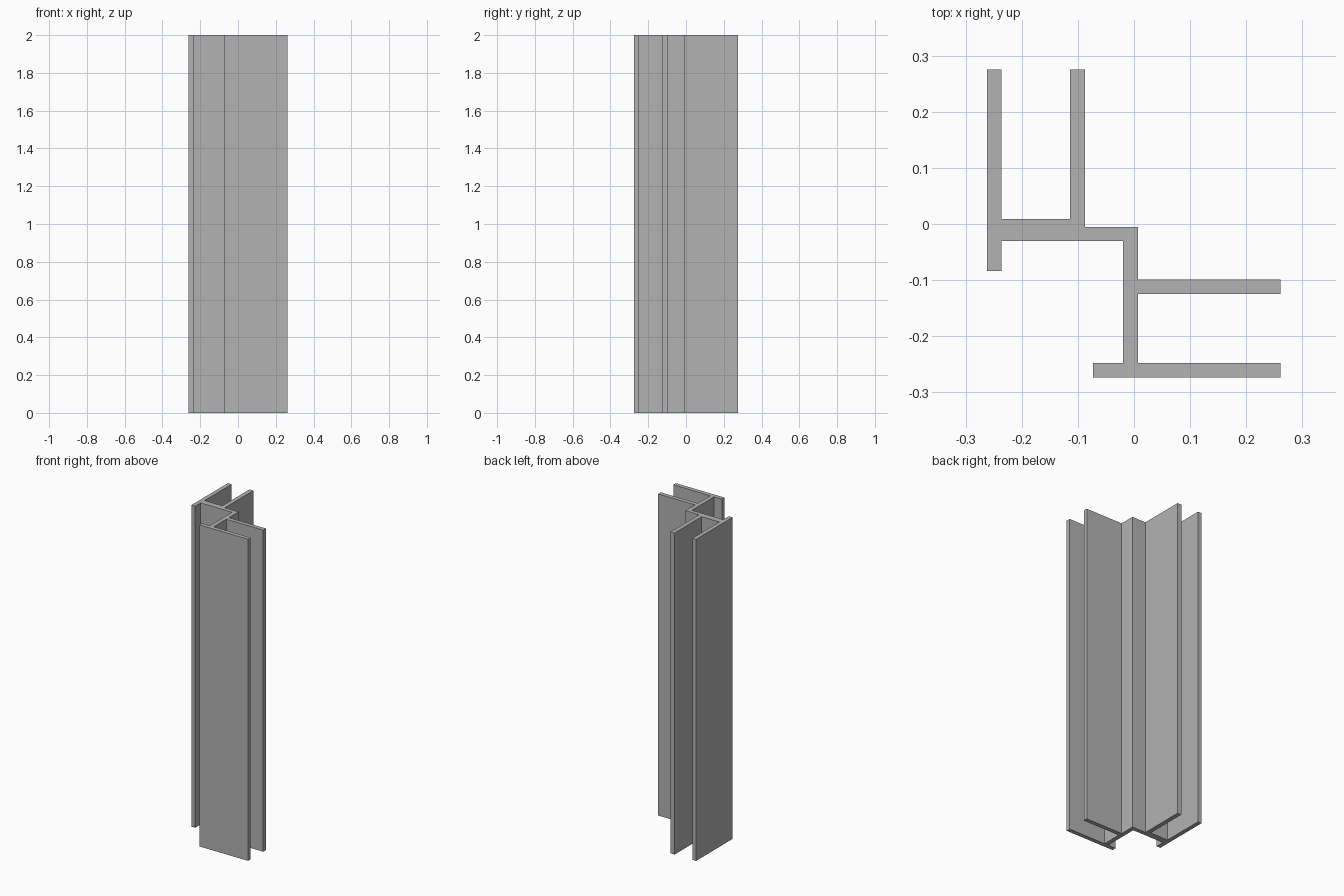
import bpy
import bmesh

cube = bpy.data.objects.get("Cube")
if cube:
    bpy.data.objects.remove(cube, do_unlink=True)

HEIGHT = 2.0

# Plain grey metal
grey = bpy.data.materials.new("grey_metal")
grey.use_nodes = True
colour = (0.45, 0.45, 0.45, 1)
grey.diffuse_color = colour
grey.node_tree.nodes["Principled BSDF"].inputs["Base Color"].default_value = colour

# Cross-section of the corner profile, counter-clockwise from above
outline = [
    # back channel: outer flange and web underside
    (-0.262, -0.084), (-0.236, -0.084), (-0.236, -0.03), (-0.02, -0.03),
    # front channel: web, outer flange, inner flange
    (-0.02, -0.248), (-0.073, -0.248), (-0.073, -0.274), (0.261, -0.274),
    (0.261, -0.248), (0.007, -0.248), (0.007, -0.125), (0.261, -0.125),
    (0.261, -0.099), (0.007, -0.099),
    # corner step and back channel inner flange
    (0.007, -0.005), (-0.087, -0.005), (-0.087, 0.275), (-0.114, 0.275),
    # back channel floor and outer flange
    (-0.114, 0.009), (-0.236, 0.009), (-0.236, 0.275), (-0.262, 0.275),
]

# Extrude the section to full height
bm = bmesh.new()
section = bm.faces.new([bm.verts.new((x, y, 0)) for x, y in outline])
extruded = bmesh.ops.extrude_face_region(bm, geom=[section], use_keep_orig=True)
top = [v for v in extruded["geom"] if isinstance(v, bmesh.types.BMVert)]
bmesh.ops.translate(bm, verts=top, vec=(0, 0, HEIGHT))
bmesh.ops.recalc_face_normals(bm, faces=bm.faces)
mesh = bpy.data.meshes.new("corner_profile")
bm.to_mesh(mesh)
bm.free()

mesh.materials.append(grey)
profile = bpy.data.objects.new("corner_profile", mesh)
bpy.context.collection.objects.link(profile)
